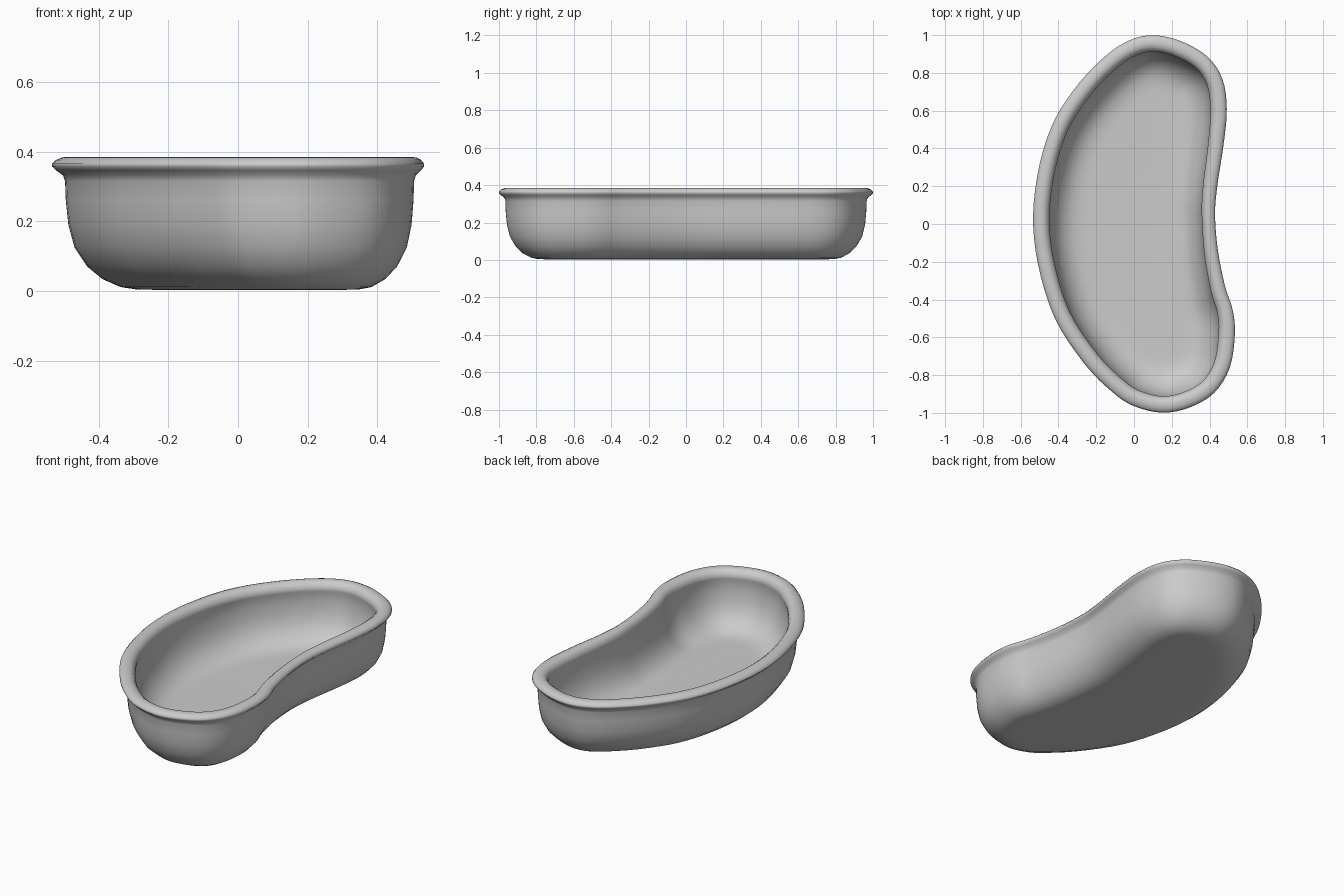
import bpy, bmesh
from mathutils import Vector

if "Cube" in bpy.data.objects:
    bpy.data.objects.remove(bpy.data.objects["Cube"])

# Kidney outline of the rim, clockwise seen from above
OUTLINE = [(.10, 1.0), (.24, .972), (.386, .89), (.468, .77), (.492, .61), (.475, .42),
           (.443, .21), (.43, .05), (.445, -.14), (.483, -.33), (.522, -.45), (.535, -.58),
           (.508, -.76), (.425, -.895), (.295, -.972), (.15, -1.0), (0, -.965), (-.11, -.895),
           (-.26, -.745), (-.42, -.50), (-.51, -.21), (-.535, .05), (-.50, .32),
           (-.42, .555), (-.285, .755), (-.14, .90), (-.02, .975)]

# Sections through the wall: (inset from the rim outline, height)
OUTER = [(.29, .003), (.235, .004), (.19, .011), (.14, .034), (.098, .070), (.063, .125),
         (.046, .19), (.039, .26), (.037, .315), (.031, .332), (.012, .346), (.001, .357),
         (.001, .365), (.012, .376), (.028, .383)]
INNER = [(.045, .385), (.062, .382), (.078, .370), (.088, .350), (.088, .335), (.084, .318),
         (.085, .27), (.092, .215), (.108, .16), (.135, .115), (.172, .08), (.21, .062),
         (.25, .054), (.29, .052)]
STEPS = 4


def smooth_loop(pts, steps):
    """Closed Catmull-Rom curve through the points."""
    p = [Vector(q) for q in pts]
    n, out = len(p), []
    for i in range(n):
        a, b, c, d = p[i - 1], p[i], p[(i + 1) % n], p[(i + 2) % n]
        for s in range(steps):
            t = s / steps
            out.append(0.5 * (2 * b + (c - a) * t + (2 * a - 5 * b + 4 * c - d) * t * t
                              + (3 * b - a - 3 * c + d) * t ** 3))
    return out


loop = smooth_loop(OUTLINE, STEPS)
n = len(loop)

# Inward directions, averaged so the insets stay even
normals = []
for i in range(n):
    t = loop[(i + 3) % n] - loop[i - 3]
    normals.append(Vector((t.y, -t.x)).normalized())

bm = bmesh.new()


def ring(inset, z, inner):
    """One loop of vertices; the rim is narrower on the hollow side."""
    verts = []
    for q, m in zip(loop, normals):
        if inner:
            hollow = max(0, -m.x) * max(0, 1 - abs(q.y) / .6)
            k = 1 - .2 * hollow
        else:
            k = .92 + .12 * m.x
        verts.append(bm.verts.new((*(q + m * inset * k), z)))
    return verts


# Dish shell: one ring of vertices per section point
rings = [ring(*s, False) for s in OUTER] + [ring(*s, True) for s in INNER]
for lo, hi in zip(rings, rings[1:]):
    for i in range(n):
        j = (i + 1) % n
        bm.faces.new((lo[i], lo[j], hi[j], hi[i]))

# Underside and inner floor
bm.faces.new(rings[0])
bm.faces.new(rings[-1])
bmesh.ops.recalc_face_normals(bm, faces=bm.faces)

mesh = bpy.data.meshes.new("kidney_dish")
bm.to_mesh(mesh)
bm.free()
dish = bpy.data.objects.new("kidney_dish", mesh)
bpy.context.collection.objects.link(dish)
bpy.context.view_layer.objects.active = dish
dish.select_set(True)
bpy.ops.object.shade_smooth_by_angle(angle=0.9)
